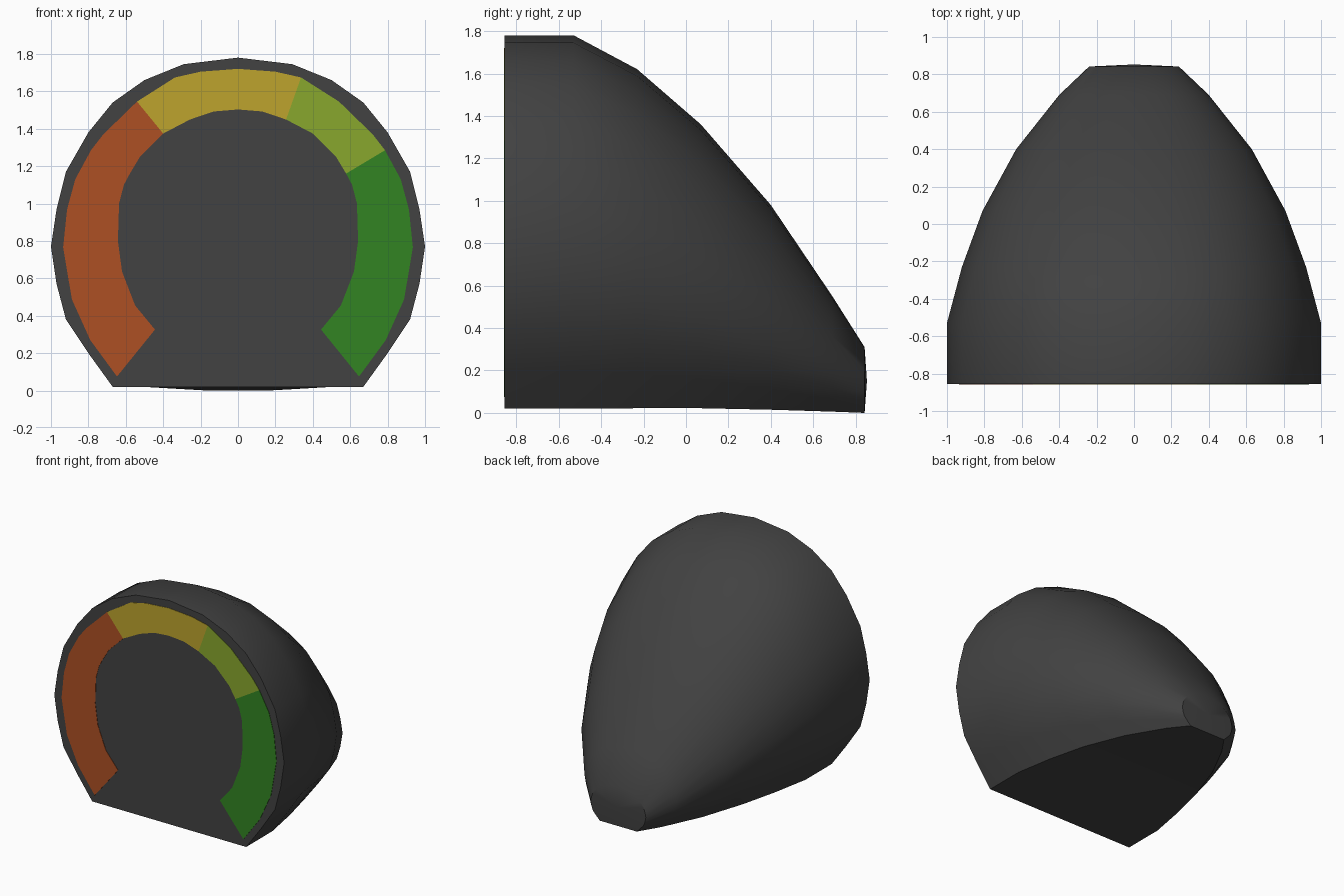
import bpy, bmesh, math

if "Cube" in bpy.data.objects:
    bpy.data.objects.remove(bpy.data.objects["Cube"])


def material(name, rgb):
    m = bpy.data.materials.new(name)
    m.diffuse_color = (*rgb, 1)
    m.use_nodes = True
    m.node_tree.nodes["Principled BSDF"].inputs["Base Color"].default_value = m.diffuse_color
    return m


def make_object(name, bm, mat):
    bmesh.ops.recalc_face_normals(bm, faces=bm.faces[:])
    mesh = bpy.data.meshes.new(name)
    bm.to_mesh(mesh)
    bm.free()
    ob = bpy.data.objects.new(name, mesh)
    bpy.context.collection.objects.link(ob)
    mesh.materials.append(mat)
    return ob


charcoal = material("charcoal", (0.054, 0.054, 0.054))
orange = material("burnt orange", (0.42, 0.08, 0.017))
yellow = material("mustard yellow", (0.51, 0.37, 0.026))
lime = material("lime green", (0.25, 0.39, 0.027))
green = material("deep green", (0.032, 0.23, 0.016))

# Housing: flat-bottomed round outline, lofted to a small low tip at the back
half = [(0.67, 0.02), (0.80, 0.20), (0.92, 0.38), (0.97, 0.57), (1.0, 0.77),
        (0.97, 0.97), (0.92, 1.17), (0.80, 1.38), (0.67, 1.54), (0.50, 1.66),
        (0.29, 1.745)]
outline = half + [(0, 1.78)] + [(-x, z) for x, z in reversed(half)]
# y, half width, bottom, top
stations = [(-0.855, 1.0, 0.02, 1.78), (-0.53, 1.0, 0.02, 1.78),
            (-0.23, 0.92, 0.022, 1.62), (0.07, 0.81, 0.022, 1.36),
            (0.40, 0.63, 0.015, 0.98), (0.69, 0.40, 0.006, 0.55),
            (0.842, 0.24, 0.0, 0.31)]
bm = bmesh.new()
rings = []
for y, w, lo, hi in stations:
    k = (hi - lo) / 1.76
    rings.append([bm.verts.new((x * w, y, lo + (z - 0.02) * k)) for x, z in outline])
n = len(outline)
for a, b in zip(rings, rings[1:]):
    for i in range(n):
        j = (i + 1) % n
        bm.faces.new((a[i], a[j], b[j], b[i]))
bm.faces.new(rings[0])
# slightly domed tip cap
tip = bm.verts.new((0, 0.853, 0.15))
for i in range(n):
    bm.faces.new((rings[-1][i], rings[-1][(i + 1) % n], tip))
housing = make_object("housing", bm, charcoal)
bpy.context.view_layer.objects.active = housing
housing.select_set(True)
bpy.ops.object.shade_smooth_by_angle(angle=math.radians(32))

# Gauge band: rows of outer x, z and inner x, z from lower right to the top
rows = [(0.647, 0.075, 0.444, 0.326), (0.79, 0.27, 0.55, 0.455),
        (0.888, 0.487, 0.62, 0.636), (0.935, 0.765, 0.642, 0.80),
        (0.914, 0.968, 0.636, 1.0), (0.87, 1.13, 0.61, 1.10),
        (0.786, 1.285, 0.578, 1.16), (0.72, 1.37, 0.524, 1.25),
        (0.54, 1.545, 0.40, 1.374), (0.337, 1.674, 0.257, 1.449),
        (0.2, 1.705, 0.13, 1.492)]
band = rows + [(0, 1.72, 0, 1.503)] + [(-a, b, -c, d) for a, b, c, d in reversed(rows)]


def gauge_plate(name, first, last, mat):
    bm = bmesh.new()
    pairs = [[bm.verts.new((r[0], -0.858, r[1])), bm.verts.new((r[2], -0.858, r[3]))]
             for r in band[first:last + 1]]
    faces = [bm.faces.new((a[0], b[0], b[1], a[1])) for a, b in zip(pairs, pairs[1:])]
    ext = bmesh.ops.extrude_face_region(bm, geom=faces, use_keep_orig=True)
    for v in ext["geom"]:
        if isinstance(v, bmesh.types.BMVert):
            v.co.y = -0.8545
    return make_object(name, bm, mat)


gauge_plate("gauge_green", 0, 6, green)
gauge_plate("gauge_lime", 6, 9, lime)
gauge_plate("gauge_yellow", 9, 14, yellow)
gauge_plate("gauge_orange", 14, 22, orange)
